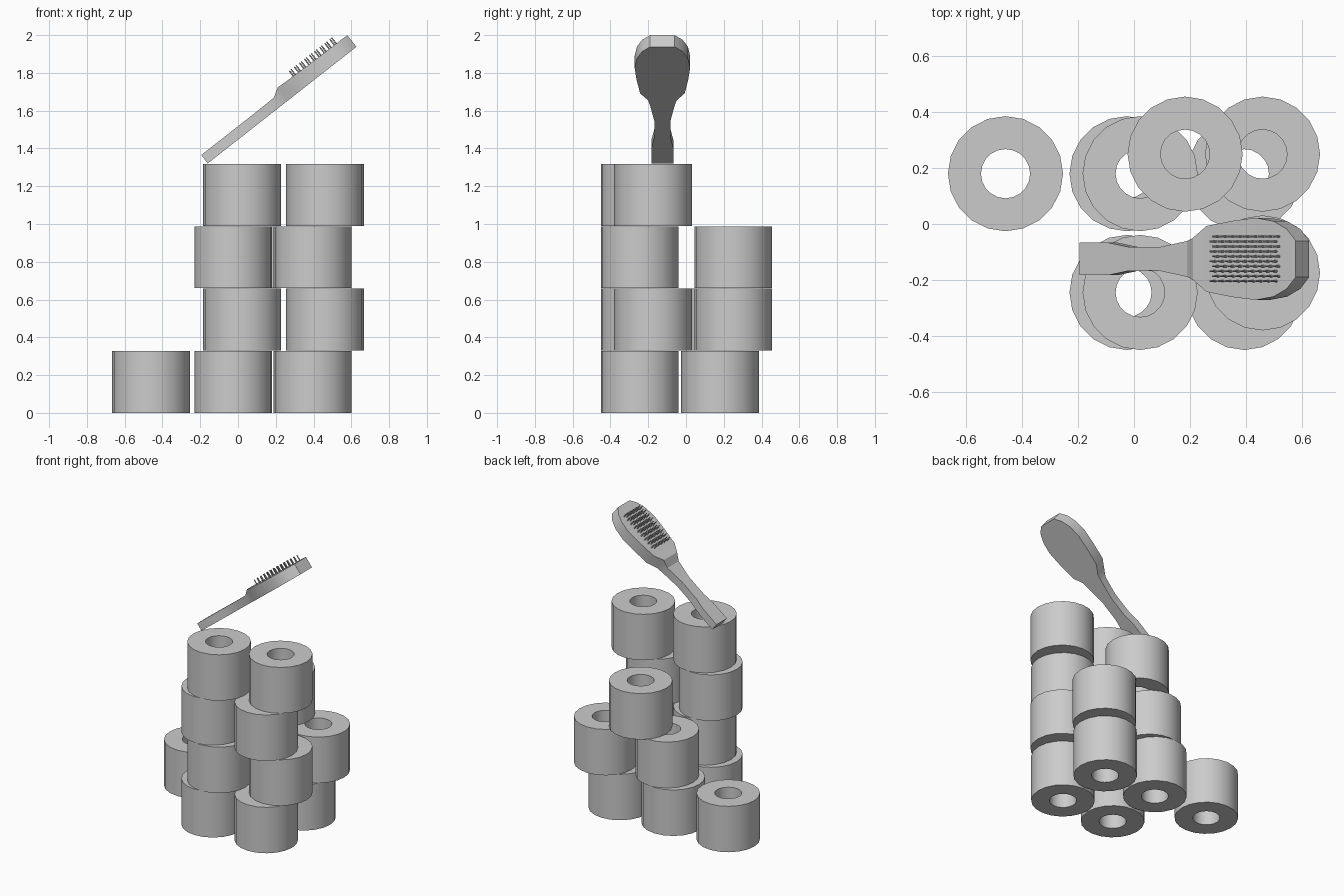
import bpy, bmesh, math
from mathutils import Matrix, Vector

if "Cube" in bpy.data.objects:
    bpy.data.objects.remove(bpy.data.objects["Cube"])

SIDES, R, HOLE, H = 20, 0.206, 0.088, 0.33


def finish(bm, name, matrix=Matrix(), angle=30):
    bmesh.ops.recalc_face_normals(bm, faces=bm.faces)
    me = bpy.data.meshes.new(name)
    bm.to_mesh(me)
    bm.free()
    ob = bpy.data.objects.new(name, me)
    bpy.context.collection.objects.link(ob)
    ob.matrix_world = matrix
    bpy.ops.object.select_all(action='DESELECT')
    ob.select_set(True)
    bpy.context.view_layer.objects.active = ob
    bpy.ops.object.shade_smooth_by_angle(angle=math.radians(angle))
    return ob


def lathe(name, profile, loc, turn=0.0, closed=True):
    """Revolve an (r, z) profile around z."""
    bm = bmesh.new()
    rings = []
    for i in range(SIDES):
        a = 2 * math.pi * i / SIDES + turn
        rings.append([bm.verts.new((r * math.cos(a), r * math.sin(a), z)) for r, z in profile])
    n = len(profile)
    for i in range(SIDES):
        p, q = rings[i], rings[(i + 1) % SIDES]
        for j in range(n if closed else n - 1):
            k = (j + 1) % n
            bm.faces.new((p[j], q[j], q[k], p[k]))
    return finish(bm, name, Matrix.Translation(loc))


# Stacked paper rolls: (x, y, layer)
rolls = [(-0.46, 0.18, 0), (-0.025, 0.18, 0), (0.395, 0.18, 0),
         (0.022, 0.18, 1), (0.46, 0.25, 1), (0.183, 0.25, 2)]
for layer in range(4):
    if layer % 2 == 0:
        rolls += [(-0.025, -0.245, layer), (0.395, -0.245, layer)]
    else:
        rolls += [(0.022, -0.245, layer), (0.46, -0.175, layer)]
h = H - 0.002
for x, y, layer in rolls:
    loc = (x, y, layer * H)
    lathe("paper_roll", [(HOLE, 0), (R, 0), (R, h), (HOLE, h)], loc)
    # Cardboard core lining, turned half a step
    lathe("roll_core", [(HOLE, 0.002), (HOLE, h - 0.002)], loc, math.pi / SIDES, False)

# Brush frame: local x along the brush, z out of the bristle face
tilt = Matrix.Translation((-0.16, -0.125, 1.321)) @ Matrix.Rotation(-math.radians(38.1), 4, 'Y')

# Brush body stations: (distance, half width, thickness)
stations = [(0, .058, .056), (.13, .058, .056), (.22, .043, .056), (.36, .042, .056),
            (.49, .064, .058), (.54, .075, .088), (.60, .118, .085), (.72, .137, .082),
            (.82, .147, .08), (.90, .135, .079), (.96, .107, .079), (1.0, .065, .078)]
bm = bmesh.new()
prev = None
for s, w, t in stations:
    ring = [bm.verts.new(c) for c in ((s, -w, 0), (s, w, 0), (s, w, t), (s, -w, t))]
    if prev:
        for j in range(4):
            k = (j + 1) % 4
            bm.faces.new((prev[j], prev[k], ring[k], ring[j]))
    else:
        bm.faces.new(ring)
    prev = ring
bm.faces.new(prev)
finish(bm, "brush_body", tilt)

# Bristles in staggered rows
bm = bmesh.new()
for row in range(10):
    for col in range(9):
        s = 0.642 + col * 0.034 + (row % 2) * 0.012
        y = -0.08 + row * 0.0178
        bmesh.ops.create_cone(bm, cap_ends=True, segments=5, radius1=0.0045, radius2=0.0035,
                              depth=0.045, matrix=Matrix.Translation((s, y, 0.097)))
finish(bm, "brush_bristles", tilt)
